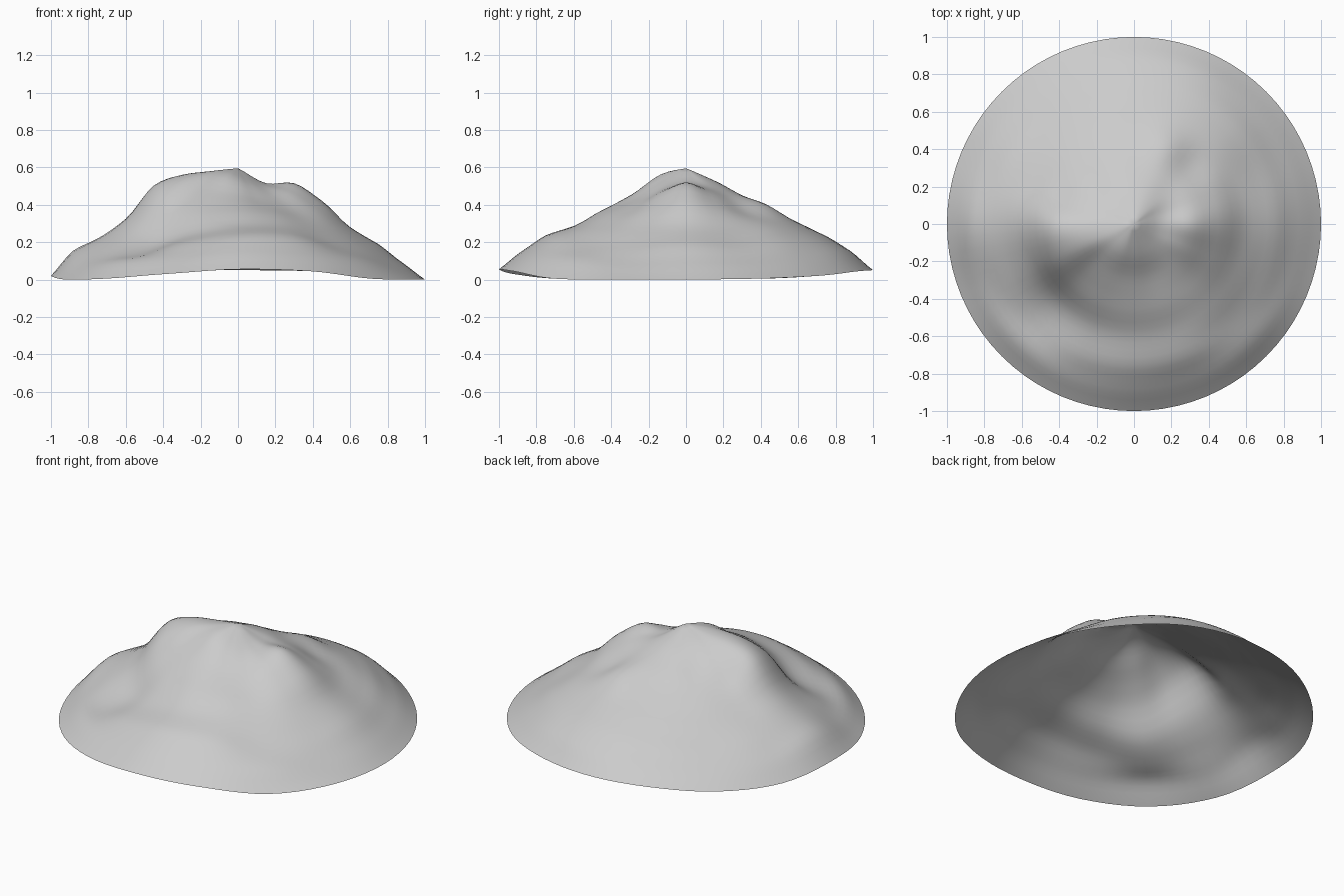
import bpy, bmesh, math

if "Cube" in bpy.data.objects:
    bpy.data.objects.remove(bpy.data.objects["Cube"])

# Height profiles from near the summit to the rim, one per 22.5 degrees from +x
RADII = [0, .15, .3, .45, .6, .75, .88, 1]
PEAK = .595
PROFILES = [
    (.515, .515, .42, .28, .19, .09, .0),
    (.515, .475, .385, .27, .18, .09, .005),
    (.525, .45, .36, .30, .22, .12, .02),
    (.53, .455, .405, .315, .24, .16, .045),
    (.53, .45, .37, .30, .23, .15, .05),
    (.53, .45, .36, .28, .20, .12, .045),
    (.54, .45, .36, .27, .18, .10, .02),
    (.555, .49, .385, .28, .20, .11, .005),
    (.575, .555, .50, .325, .22, .155, .02),
    (.58, .55, .47, .28, .175, .09, .0),
    (.57, .485, .375, .205, .135, .10, .005),
    (.56, .46, .365, .25, .195, .12, .03),
    (.54, .445, .37, .285, .235, .15, .055),
    (.52, .425, .36, .285, .23, .14, .045),
    (.51, .43, .35, .265, .175, .11, .005),
    (.51, .475, .385, .27, .17, .08, .0),
]
SEGMENTS, STEPS = 80, 4


def spline(a, b, c, d, t, k):
    # Cubic between b and c, k sets the roundness
    m, n = (c - a) * k, (d - b) * k
    return ((2*t**3 - 3*t**2 + 1) * b + (t**3 - 2*t**2 + t) * m
            + (3*t**2 - 2*t**3) * c + (t**3 - t**2) * n)


def along(values, i, t):
    # Ends continue straight so the rim and summit stay crisp
    v = [2*values[0] - values[1]] + list(values) + [2*values[-1] - values[-2]]
    return spline(v[i], v[i+1], v[i+2], v[i+3], t, .45)


def height(angle, i, t):
    u = angle / (2 * math.pi) * len(PROFILES)
    k = int(u)
    rows = [(PEAK,) + PROFILES[(k + j) % len(PROFILES)] for j in (-1, 0, 1, 2)]
    return max(0, spline(*[along(r, i, t) for r in rows], u - k, .45))


# Hill surface: open shell made of rings around the summit
bm = bmesh.new()
top = bm.verts.new((0, 0, PEAK))
previous = None
for i in range(len(RADII) - 1):
    for s in range(1, STEPS + 1):
        t = s / STEPS
        r = RADII[i] + (RADII[i+1] - RADII[i]) * t
        ring = []
        for j in range(SEGMENTS):
            a = 2 * math.pi * j / SEGMENTS
            ring.append(bm.verts.new((r * math.cos(a), r * math.sin(a), height(a, i, t))))
        for j in range(SEGMENTS):
            n = (j + 1) % SEGMENTS
            if previous is None:
                bm.faces.new((top, ring[j], ring[n]))
            else:
                bm.faces.new((previous[j], ring[j], ring[n], previous[n]))
        previous = ring
for f in bm.faces:
    f.smooth = True
mesh = bpy.data.meshes.new("hill")
bm.to_mesh(mesh)
bm.free()
hill = bpy.data.objects.new("hill", mesh)
bpy.context.collection.objects.link(hill)
